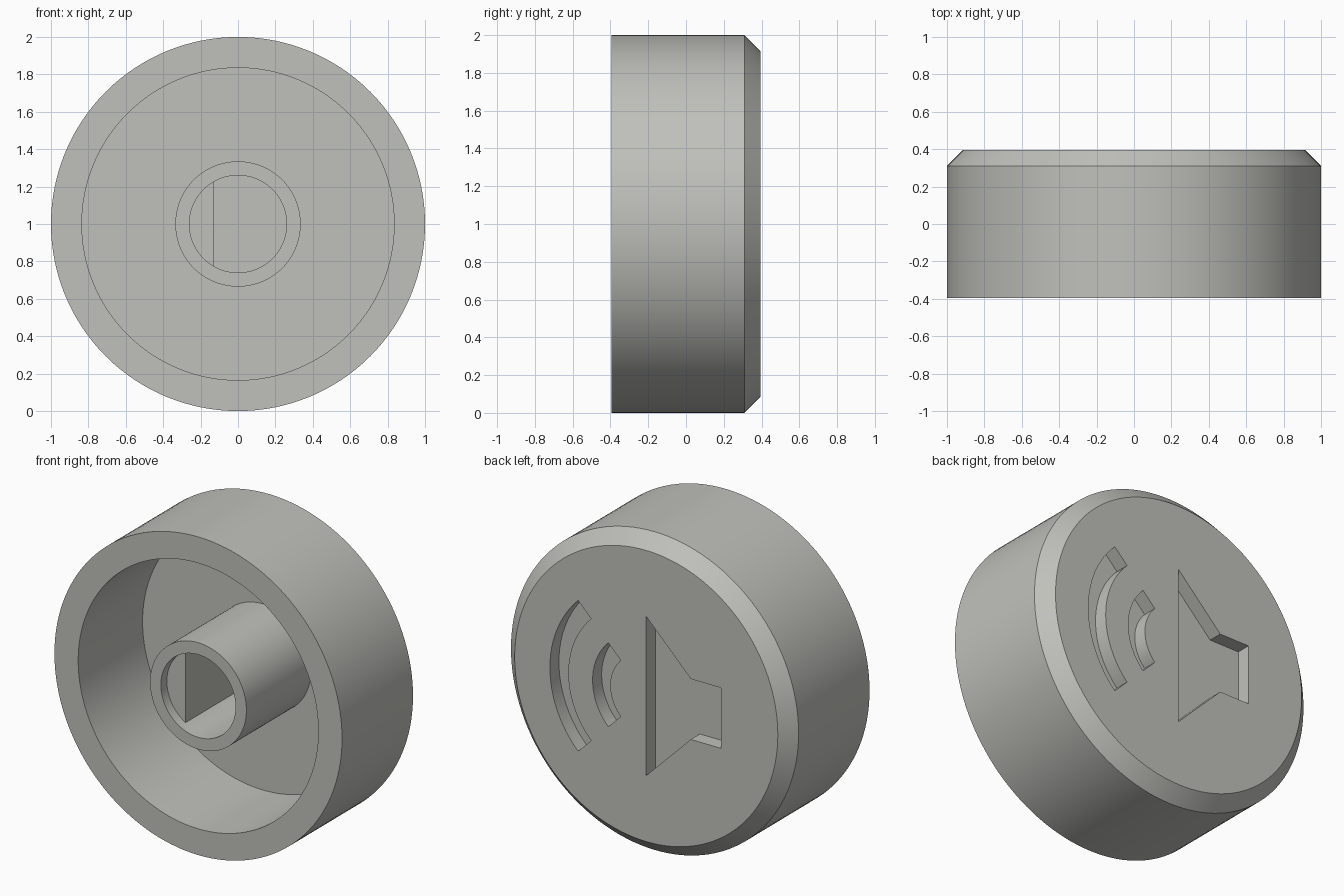
import bpy, bmesh, math

if "Cube" in bpy.data.objects:
    bpy.data.objects.remove(bpy.data.objects["Cube"])

SEG = 128          # facets around the round parts
FRONT, BACK, FLOOR = -0.395, 0.395, 0.245
CZ = 1.0           # height of the axis

grey = bpy.data.materials.new("light grey")
grey.diffuse_color = (0.53, 0.53, 0.50, 1)
grey.use_nodes = True
grey.node_tree.nodes["Principled BSDF"].inputs["Base Color"].default_value = grey.diffuse_color


def make_object(name, bm):
    bmesh.ops.recalc_face_normals(bm, faces=bm.faces)
    mesh = bpy.data.meshes.new(name)
    bm.to_mesh(mesh)
    bm.free()
    mesh.materials.append(grey)
    ob = bpy.data.objects.new(name, mesh)
    bpy.context.collection.objects.link(ob)
    return ob


def lathe(name, profile):
    """Turn (radius, y) points around the y axis at the knob centre."""
    bm = bmesh.new()
    verts = [bm.verts.new((r, y, CZ)) for r, y in profile]
    edges = [bm.edges.new(p) for p in zip(verts, verts[1:])]
    bmesh.ops.spin(bm, geom=verts + edges, cent=(0, 0, CZ), axis=(0, 1, 0),
                   angle=math.tau, steps=SEG, use_duplicate=False)
    bmesh.ops.remove_doubles(bm, verts=bm.verts, dist=1e-5)
    return make_object(name, bm)


def prism(bm, outline, y0, y1):
    """Extrude an (x, z) outline from y0 to y1."""
    face = bm.faces.new([bm.verts.new((x, y0, CZ + z)) for x, z in outline])
    out = bmesh.ops.extrude_face_region(bm, geom=[face])["geom"]
    bmesh.ops.translate(bm, vec=(0, y1 - y0, 0),
                        verts=[v for v in out if isinstance(v, bmesh.types.BMVert)])


def arc(r, a0, a1, n=24):
    return [(r * math.cos(a0 + (a1 - a0) * i / n),
             r * math.sin(a0 + (a1 - a0) * i / n)) for i in range(n + 1)]


def smooth(ob):
    bpy.ops.object.select_all(action='DESELECT')
    ob.select_set(True)
    bpy.context.view_layer.objects.active = ob
    bpy.ops.object.shade_smooth_by_angle(angle=math.radians(25))


# Knob: chamfered cap, hollow cavity, central hub and its bore
knob = lathe("knob_body", [
    (0, BACK), (0.915, BACK), (1, 0.31), (1, FRONT), (0.835, FRONT),
    (0.835, FLOOR), (0.335, FLOOR), (0.335, FRONT), (0.26, FRONT),
    (0.26, FLOOR), (0, FLOOR)])

# Engraved speaker symbol with two sound waves
bm = bmesh.new()
depth = (BACK - 0.09, BACK + 0.1)
prism(bm, [(0, 0.5), (-0.31, 0.19), (-0.52, 0.19),
           (-0.52, -0.19), (-0.31, -0.19), (0, -0.5)], *depth)
q = math.pi / 4
for inner, outer in ((0.25, 0.373), (0.542, 0.67)):
    prism(bm, arc(outer, -q, q) + arc(inner, q, -q), *depth)
cutter = make_object("symbol_cutter", bm)
cutter.hide_render = True

cut = knob.modifiers.new("engrave", 'BOOLEAN')
cut.operation, cut.solver, cut.object = 'DIFFERENCE', 'EXACT', cutter
bpy.context.view_layer.objects.active = knob
bpy.ops.object.modifier_apply(modifier=cut.name)
bpy.data.objects.remove(cutter)
smooth(knob)

# Flat key that makes the bore D-shaped, set back from the hub rim
bm = bmesh.new()
a = math.acos(-0.13 / 0.26)
prism(bm, arc(0.26, a, math.tau - a, 40), FRONT + 0.06, FLOOR)
smooth(make_object("shaft_flat", bm))
